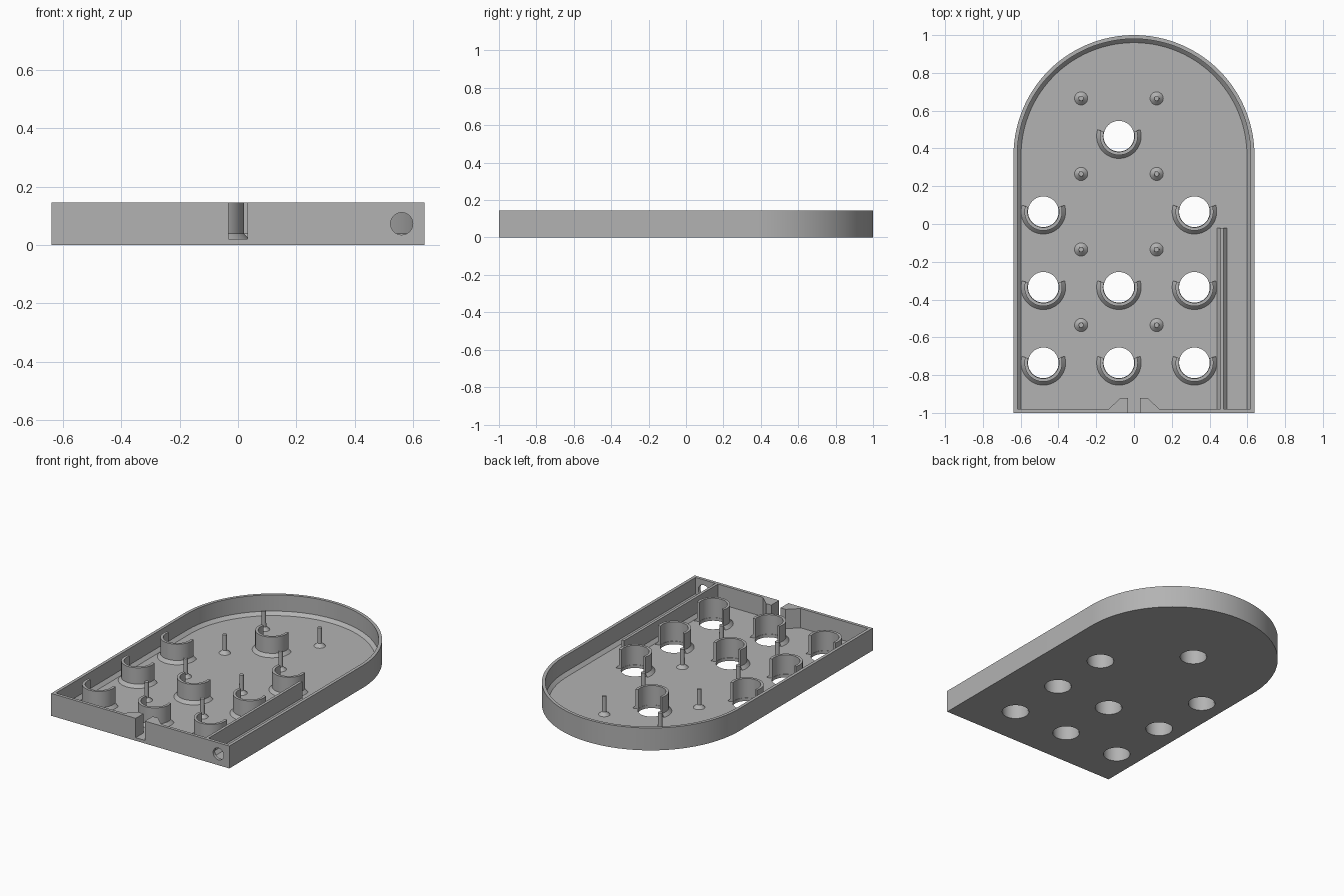
import bpy, bmesh, math
from mathutils import Matrix

cube = bpy.data.objects.get("Cube")
if cube:
    bpy.data.objects.remove(cube, do_unlink=True)

HALF_W, ARC_Y, TOP, FLOOR, BEVEL, WALL = 0.638, 0.362, 0.145, 0.02, 0.04, 0.02

grey = bpy.data.materials.new("plain_grey")
grey.use_nodes = True
colour = (0.45, 0.45, 0.45, 1)
grey.diffuse_color = colour
grey.node_tree.nodes["Principled BSDF"].inputs["Base Color"].default_value = colour


def finish(name, bm):
    bmesh.ops.recalc_face_normals(bm, faces=bm.faces)
    mesh = bpy.data.meshes.new(name)
    bm.to_mesh(mesh)
    bm.free()
    mesh.materials.append(grey)
    obj = bpy.data.objects.new(name, mesh)
    bpy.context.collection.objects.link(obj)
    return obj


def loft(name, rings):
    """Join equal rings of points and cap both ends."""
    bm = bmesh.new()
    loops = [[bm.verts.new(p) for p in ring] for ring in rings]
    n = len(loops[0])
    for a, b in zip(loops, loops[1:]):
        for i in range(n):
            j = (i + 1) % n
            bm.faces.new((a[i], a[j], b[j], b[i]))
    bm.faces.new(loops[0])
    bm.faces.new(loops[-1])
    return finish(name, bm)


def prism(name, points, z0, z1):
    return loft(name, [[(x, y, z) for x, y in points] for z in (z0, z1)])


def cylinder(name, radius, depth, centre, tilt=0):
    bm = bmesh.new()
    bmesh.ops.create_cone(bm, cap_ends=True, segments=48, radius1=radius, radius2=radius,
                          depth=depth, matrix=Matrix.Translation(centre) @ Matrix.Rotation(tilt, 4, "X"))
    return finish(name, bm)


def cut(target, cutter):
    cutter.hide_render = True
    mod = target.modifiers.new("cut", "BOOLEAN")
    mod.operation, mod.solver, mod.object = "DIFFERENCE", "EXACT", cutter
    bpy.context.view_layer.objects.active = target
    bpy.ops.object.modifier_apply(modifier=mod.name)
    bpy.data.objects.remove(cutter, do_unlink=True)


def outline(inset, front_inset, z, steps=72):
    """Arched plan: straight front, half-round back."""
    r, front = HALF_W - inset, -1 + front_inset
    arc = [(r * math.cos(math.pi * i / steps), ARC_Y + r * math.sin(math.pi * i / steps), z)
           for i in range(steps + 1)]
    return [(r, front, z)] + arc + [(-r, front, z)]


# Tray with thin walls and a sloped inner foot
tray = loft("tray", [outline(0, 0, 0), outline(0, 0, TOP), outline(WALL, WALL, TOP),
                     outline(WALL, WALL, BEVEL), outline(2 * WALL, WALL, FLOOR)])

# Button holes, front slot and round side port
holes = [(-0.08, 0.465), (-0.48, 0.065), (0.32, 0.065)]
holes += [(x, y) for y in (-0.335, -0.735) for x in (-0.48, -0.08, 0.32)]
for x, y in holes:
    cut(tray, cylinder("hole_cutter", 0.081, 0.2, (x, y, 0)))
cut(tray, prism("slot_cutter", [(-0.033, -1.1), (0.033, -1.1), (0.033, -0.9), (-0.033, -0.9)], FLOOR, 0.2))
cut(tray, cylinder("port_cutter", 0.038, 0.1, (0.56, -1, 0.073), math.pi / 2))
parts = [tray]

# Open collars around the holes
profile = [(0.083, 0.015), (0.118, 0.015), (0.118, FLOOR), (0.1, BEVEL), (0.1, TOP), (0.083, TOP)]
for i, (x, y) in enumerate(holes):
    rings = []
    for k in range(41):
        a = math.radians(163 + 214 * k / 40)
        rings.append([(x + r * math.cos(a), y + r * math.sin(a), z) for r, z in profile])
    parts.append(loft(f"collar_{i + 1}", rings))

# Pins with conical feet
pin_profile = [(0.035, 0.015), (0.035, FLOOR), (0.014, BEVEL), (0.013, 0.14)]
for y in (0.665, 0.265, -0.135, -0.535):
    for side, x in (("right", -0.28), ("left", 0.12)):
        rings = [[(x + r * math.cos(k * math.tau / 24), y + r * math.sin(k * math.tau / 24), z)
                  for k in range(24)] for r, z in pin_profile]
        parts.append(loft(f"pin_{side}", rings))

# Divider rail with a sloped foot on both sides
half = [(0.027, 0.015), (0.027, FLOOR), (0.009, BEVEL), (0.009, TOP)]
section = half + [(-x, z) for x, z in reversed(half)]
parts.append(loft("divider_rail", [[(0.466 + x, y, z) for x, z in section] for y in (-0.985, -0.02)]))

# Wedge blocks beside the slot
for side, s in (("right", -1), ("left", 1)):
    plan = [(s * 0.033, -0.985), (s * 0.135, -0.985), (s * 0.135, -0.98), (s * 0.07, -0.92), (s * 0.033, -0.92)]
    parts.append(prism(f"slot_block_{side}", plan, 0.015, TOP))

# Smooth round surfaces, keep edges sharp
bpy.ops.object.select_all(action="DESELECT")
for obj in parts:
    obj.select_set(True)
bpy.context.view_layer.objects.active = tray
bpy.ops.object.shade_smooth_by_angle(angle=math.radians(25))
